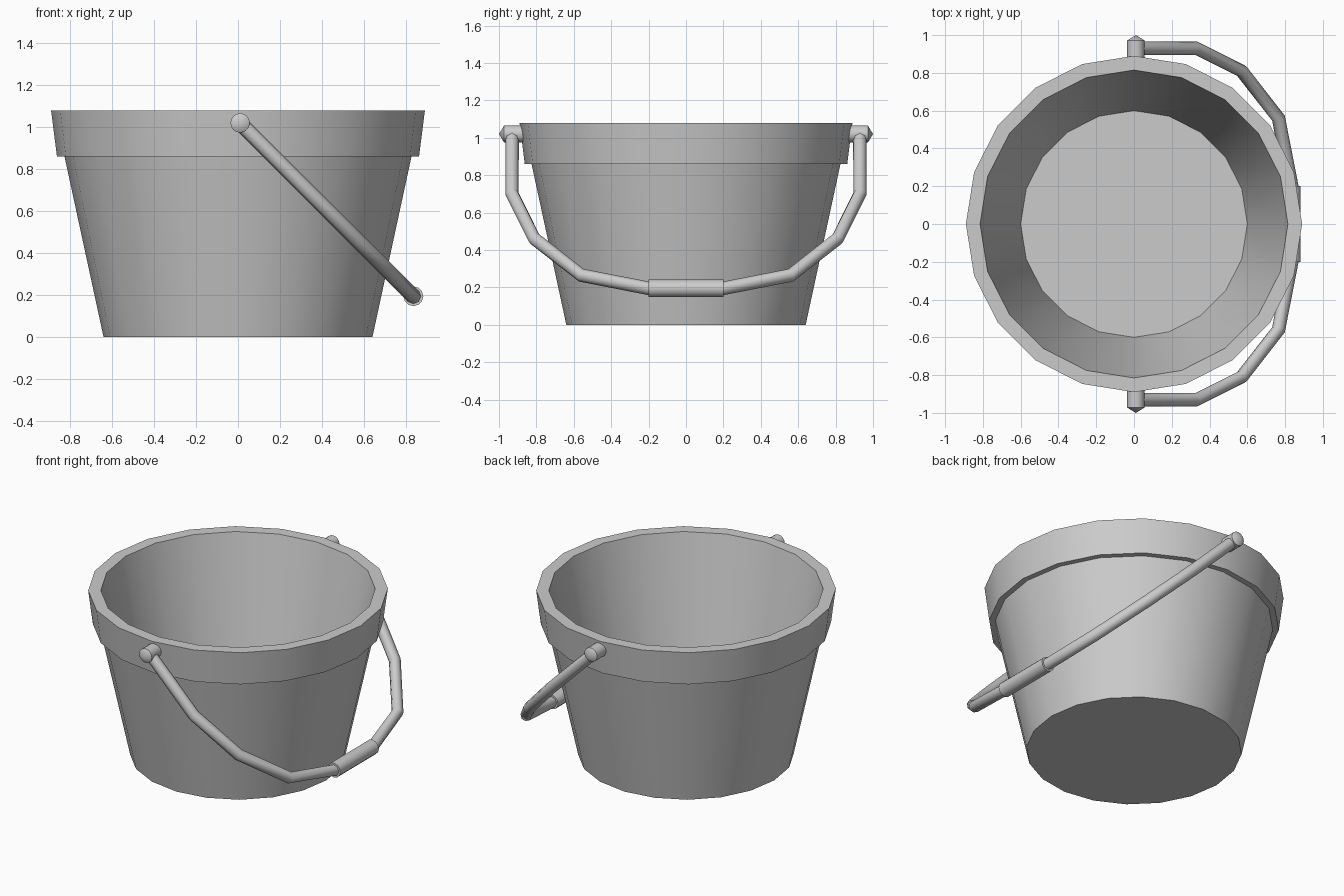
import bpy, bmesh, math
from mathutils import Vector, Matrix

if "Cube" in bpy.data.objects:
    bpy.data.objects.remove(bpy.data.objects["Cube"], do_unlink=True)

grey = bpy.data.materials.new("plain_grey")
grey.use_nodes = True
grey.diffuse_color = (0.6, 0.6, 0.6, 1)
grey.node_tree.nodes["Principled BSDF"].inputs["Base Color"].default_value = (0.6, 0.6, 0.6, 1)


def add_object(name, mesh, angle=35):
    """Link a mesh as a smooth-by-angle grey part."""
    mesh.materials.clear()
    mesh.materials.append(grey)
    obj = bpy.data.objects.new(name, mesh)
    bpy.context.collection.objects.link(obj)
    bpy.ops.object.select_all(action="DESELECT")
    obj.select_set(True)
    bpy.context.view_layer.objects.active = obj
    bpy.ops.object.shade_smooth_by_angle(angle=math.radians(angle))
    return obj


def lathe(name, profile, sides, matrix=Matrix()):
    """Revolve (radius, height) points around z, closing both ends."""
    bm = bmesh.new()
    rings = []
    for r, z in profile:
        if r == 0:
            rings.append([bm.verts.new((0, 0, z))] * sides)
            continue
        turns = [math.tau * i / sides for i in range(sides)]
        rings.append([bm.verts.new((r * math.cos(a), r * math.sin(a), z)) for a in turns])
    for low, high in zip(rings, rings[1:]):
        for i in range(sides):
            j = (i + 1) % sides
            corners = dict.fromkeys((low[i], low[j], high[j], high[i]))
            bm.faces.new(list(corners))
    for ring in (rings[0], rings[-1]):
        if ring[0] is not ring[1]:
            bm.faces.new(ring)
    bmesh.ops.recalc_face_normals(bm, faces=bm.faces)
    bm.transform(matrix)
    mesh = bpy.data.meshes.new(name)
    bm.to_mesh(mesh)
    bm.free()
    return add_object(name, mesh)


# Bucket: outer wall, thick rim band, inner wall and floor
lathe("bucket", [(0.64, 0), (0.826, 0.86), (0.862, 0.86), (0.89, 1.08),
                 (0.815, 1.08), (0.6, 0.05)], 20)

# Pivot pins with shallow pointed ends
pivot = Vector((0.01, 0, 1.02))
for side, name in ((-1, "front_pin"), (1, "back_pin")):
    turn = Matrix.Rotation(-side * math.pi / 2, 4, "X")
    lathe(name, [(0.046, 0.85), (0.046, 0.972), (0, 1.0)], 16,
          Matrix.Translation(pivot) @ turn)

# Bail handle, hanging in a sloping plane: (y, drop below the pins)
half = [(0.93, 0.02), (0.93, 0.32), (0.81, 0.56), (0.56, 0.755), (0.2, 0.825)]
path = [(-y, d) for y, d in half] + [(y, d) for y, d in reversed(half)]
curve = bpy.data.curves.new("handle_path", "CURVE")
curve.dimensions = "3D"
curve.bevel_depth = 0.036
curve.bevel_resolution = 2
curve.use_fill_caps = True
spline = curve.splines.new("POLY")
spline.points.add(len(path) - 1)
for point, (y, d) in zip(spline.points, path):
    point.co = (pivot.x + d, y, pivot.z - d, 1)
helper = bpy.data.objects.new("handle_path", curve)
bpy.context.collection.objects.link(helper)
bpy.context.view_layer.update()
evaluated = helper.evaluated_get(bpy.context.evaluated_depsgraph_get())
handle_mesh = bpy.data.meshes.new_from_object(evaluated)
bpy.data.objects.remove(helper, do_unlink=True)
add_object("handle", handle_mesh, 50)

# Grip sleeve around the middle of the handle
drop = half[-1][1]
lathe("grip", [(0.047, -0.2), (0.047, 0.2)], 12,
      Matrix.Translation(pivot + Vector((drop, 0, -drop))) @ Matrix.Rotation(math.pi / 2, 4, "X"))
